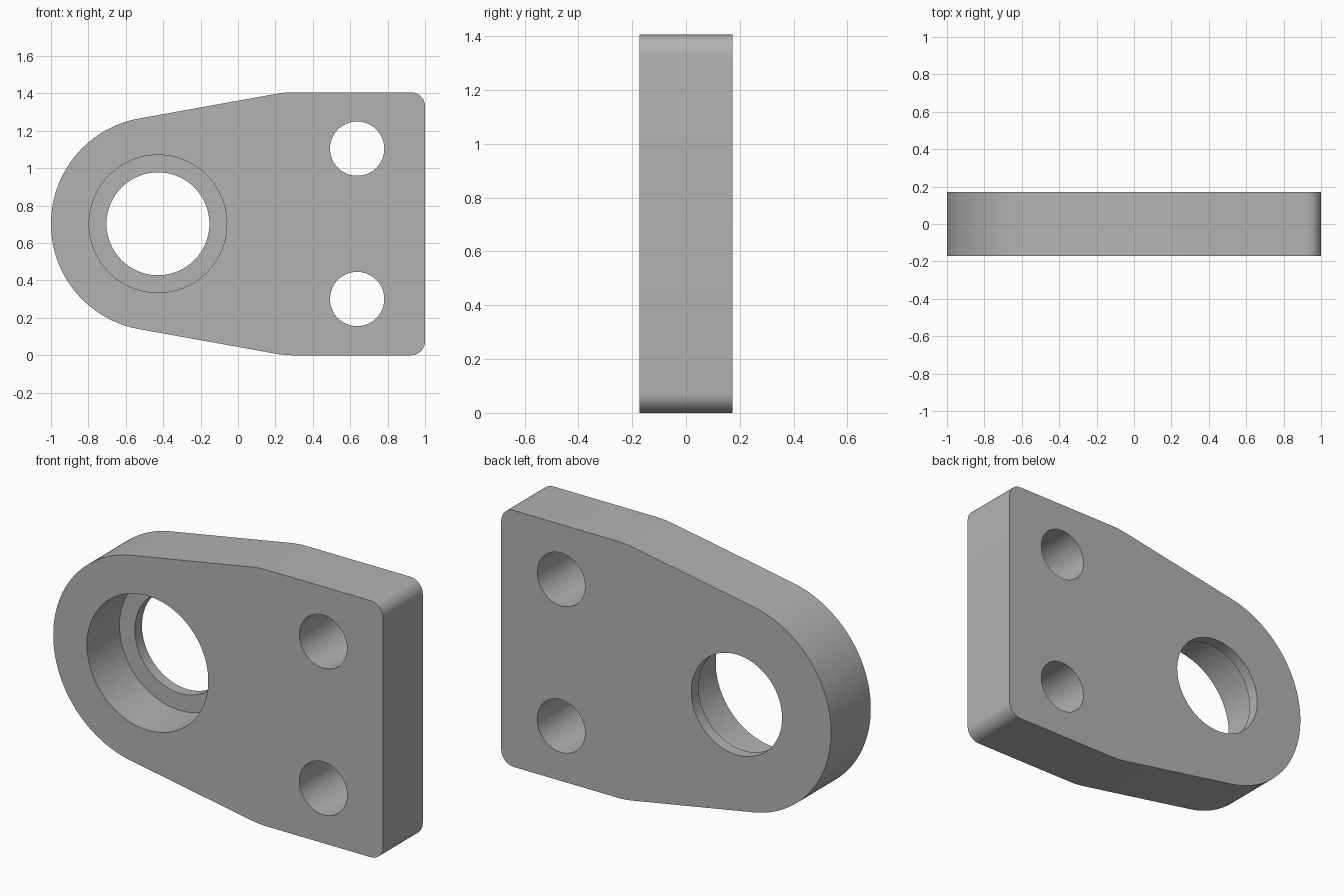
import bpy, bmesh
from math import sin, cos, tan, pi, radians
from mathutils import Vector

if "Cube" in bpy.data.objects:
    bpy.data.objects.remove(bpy.data.objects["Cube"])

HALF_T = 0.172          # half thickness along y
MID_Z = 0.703           # height of the symmetry line, also half the height
BORE_X, NOSE_R = -0.428, 0.572
HOLE_X, HOLE_DZ = 0.637, 0.402
TAPER = radians(10.2)

steel = bpy.data.materials.new("plain grey")
steel.use_nodes = True
grey = (0.45, 0.45, 0.45, 1)
steel.diffuse_color = grey
steel.node_tree.nodes["Principled BSDF"].inputs["Base Color"].default_value = grey


def arc(cx, cz, r, start, end, steps):
    angles = [start + (end - start) * i / steps for i in range(steps + 1)]
    return [(cx + r * cos(a), cz + r * sin(a)) for a in angles]


def prism(name, outline, y0, y1):
    """Extrude an x-z outline from y0 to y1."""
    bm = bmesh.new()
    face = bm.faces.new([bm.verts.new((x, y0, z + MID_Z)) for x, z in outline])
    moved = bmesh.ops.extrude_face_region(bm, geom=[face])["geom"]
    verts = [g for g in moved if isinstance(g, bmesh.types.BMVert)]
    bmesh.ops.translate(bm, verts=verts, vec=Vector((0, y1 - y0, 0)))
    bmesh.ops.recalc_face_normals(bm, faces=bm.faces)
    mesh = bpy.data.meshes.new(name)
    bm.to_mesh(mesh)
    bm.free()
    mesh.materials.append(steel)
    ob = bpy.data.objects.new(name, mesh)
    bpy.context.collection.objects.link(ob)
    return ob


# Upper half of the outline: round nose, tapered flank, soft bend, rounded corner
nose = arc(BORE_X, 0, NOSE_R, pi, pi / 2 + TAPER, 40)
tx, tz = nose[-1]
bend_x = tx + (MID_Z - tz) / tan(TAPER)
bend_r, corner_r = 0.57, 0.075
bend_end = bend_x + bend_r * tan(TAPER / 2)
bend = arc(bend_end, MID_Z - bend_r, bend_r, pi / 2 + TAPER, pi / 2, 6)
corner = arc(1 - corner_r, MID_Z - corner_r, corner_r, pi / 2, 0, 10)
upper = nose + bend + corner
lower = [(x, -z) for x, z in reversed(upper[1:])]
plate = prism("bracket_plate", upper + lower, -HALF_T, HALF_T)

# Stepped bearing bore (wide pocket, thin lip at the back) and two bolt holes
OUT = HALF_T + 0.1
cuts = [
    ("bearing_pocket", BORE_X, 0, 0.368, -OUT, HALF_T - 0.062),
    ("bearing_through_hole", BORE_X, 0, 0.275, -OUT, OUT),
    ("upper_bolt_hole", HOLE_X, HOLE_DZ, 0.145, -OUT, OUT),
    ("lower_bolt_hole", HOLE_X, -HOLE_DZ, 0.145, -OUT, OUT),
]
bpy.context.view_layer.objects.active = plate
for name, x, z, r, y0, y1 in cuts:
    cutter = prism(name, arc(x, z, r, 0, 2 * pi, 96)[:-1], y0, y1)
    cutter.hide_render = True
    mod = plate.modifiers.new(name, "BOOLEAN")
    mod.operation = "DIFFERENCE"
    mod.solver = "EXACT"
    mod.object = cutter
    bpy.ops.object.modifier_apply(modifier=mod.name)
    bpy.data.objects.remove(cutter)

# Smooth curved walls, crisp rims
bpy.ops.object.select_all(action="DESELECT")
plate.select_set(True)
bpy.ops.object.shade_smooth_by_angle(angle=radians(30))
